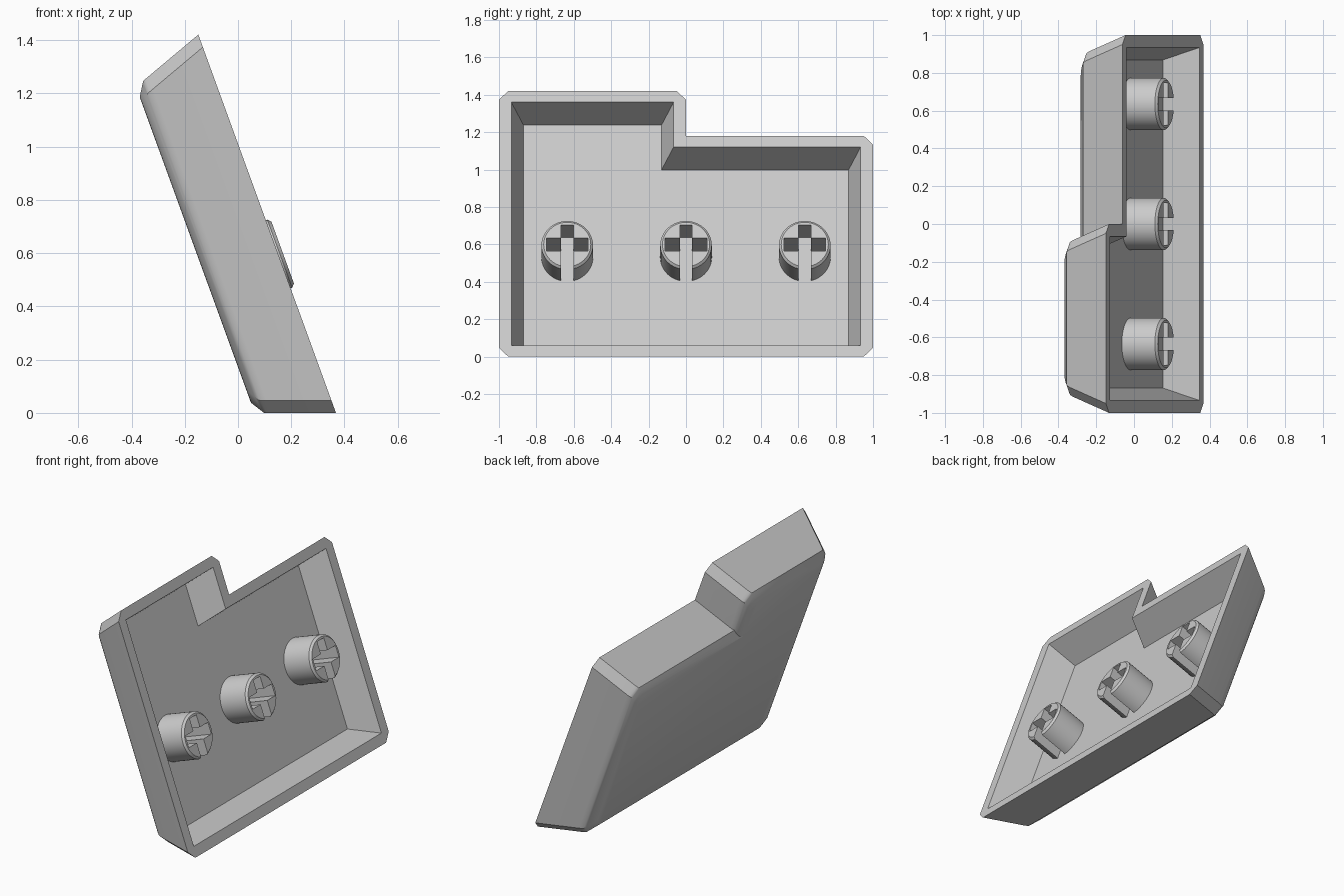
import bpy, bmesh, math
from mathutils import Matrix

cube = bpy.data.objects.get("Cube")
if cube:
    bpy.data.objects.remove(cube, do_unlink=True)

# Leaning frame: local x = across, local y = up the rim, local z = out of the opening
TILT = math.radians(20)
S, C = math.sin(TILT), math.cos(TILT)
FRAME = Matrix(((0, -S, C, 0.368), (1, 0, 0, 0), (0, C, S, 0), (0, 0, 0, 1)))
DRAFT = math.tan(TILT)
LOW, TALL, DEPTH = 1.257, 1.512, 0.287

gray = bpy.data.materials.new("plain gray")
gray.use_nodes = True
gray.diffuse_color = (0.6, 0.6, 0.6, 1)
gray.node_tree.nodes["Principled BSDF"].inputs["Base Color"].default_value = (0.6, 0.6, 0.6, 1)


def make_object(name, bm):
    bmesh.ops.recalc_face_normals(bm, faces=bm.faces)
    mesh = bpy.data.meshes.new(name)
    bm.to_mesh(mesh)
    bm.free()
    mesh.materials.append(gray)
    obj = bpy.data.objects.new(name, mesh)
    bpy.context.collection.objects.link(obj)
    obj.matrix_world = FRAME
    return obj


def smooth(obj):
    bpy.ops.object.select_all(action='DESELECT')
    obj.select_set(True)
    bpy.context.view_layer.objects.active = obj
    bpy.ops.object.shade_smooth_by_angle(angle=math.radians(30))


# Stepped outline: corner position and inward signs
CORNERS = [(-1, 0, 1, 1), (1, 0, -1, 1), (1, LOW, -1, -1),
           (0, LOW, -1, -1), (0, TALL, -1, -1), (-1, TALL, 1, -1)]


def ring(bm, inset_x, inset_y, depth, cut):
    verts = []
    for i, (x, y, sx, sy) in enumerate(CORNERS):
        c = 0 if i == 3 else cut
        px, py = x + sx * inset_x, y + sy * inset_y
        pair = [(px, py + sy * c), (px + sx * c, py)]
        if i % 2:
            pair.reverse()
        verts += [bm.verts.new((a, b, -depth)) for a, b in pair]
    return verts


# Outer wall insets: rounded at the sides, flat bevel at top and bottom
ROUND = 0.06
RADIUS = ROUND / math.tan((math.pi / 2 - TILT) / 2)
BEVEL_START, BEVEL_END = 0.254, 0.145


def side_inset(d):
    below = d - (DEPTH - RADIUS)
    if below < RADIUS * S:
        return d * DRAFT
    return DEPTH * DRAFT + ROUND - math.sqrt(max(0, RADIUS ** 2 - below ** 2))


def end_inset(d):
    start = BEVEL_START * DRAFT
    if d < BEVEL_START:
        return d * DRAFT
    return start + (d - BEVEL_START) / (DEPTH - BEVEL_START) * (BEVEL_END - start)


steps = 7
levels = [DEPTH - RADIUS + RADIUS * math.sin(TILT + (math.pi / 2 - TILT) * k / steps)
          for k in range(steps + 1)]
levels = sorted(levels + [0, BEVEL_START], reverse=True)

# Hollow shell: back, outer wall, rim, inner wall, floor
bm = bmesh.new()
rings = [ring(bm, side_inset(d), end_inset(d), d, 0.05) for d in levels]
rings.append(ring(bm, 0.066, 0.064, 0, 0))
rings.append(ring(bm, 0.131, 0.129, 0.18, 0))
for a, b in zip(rings, rings[1:]):
    for i in range(len(a)):
        j = (i + 1) % len(a)
        bm.faces.new((a[i], a[j], b[j], b[i]))
bm.faces.new(rings[0])
bm.faces.new(rings[-1])
bmesh.ops.remove_doubles(bm, verts=bm.verts, dist=1e-5)
smooth(make_object("shell", bm))


# Round posts with a cross slot that opens through the lower wall
def stem(name, x):
    centre = 0.632
    bm = bmesh.new()
    sides, r = 48, 0.138
    loops = []
    for radius, z in ((r, -0.19), (r, 0.006), (r - 0.012, 0.018)):
        loops.append([bm.verts.new((x + radius * math.cos(t), centre + radius * math.sin(t), z))
                      for t in (2 * math.pi * k / sides for k in range(sides))])
    for a, b in zip(loops, loops[1:]):
        for i in range(sides):
            j = (i + 1) % sides
            bm.faces.new((a[i], a[j], b[j], b[i]))
    bm.faces.new(loops[0])
    bm.faces.new(loops[-1])
    post = make_object(name, bm)

    bm = bmesh.new()
    w, h, arm, low = 0.033, 0.036, 0.112, 0.2
    half = [(w, -low), (w, -h), (arm, -h), (arm, h), (w, h), (w, arm)]
    outline = half + [(-a, b) for a, b in reversed(half)]
    face = bm.faces.new([bm.verts.new((x + a, centre + b, -0.184)) for a, b in outline])
    top = bmesh.ops.extrude_face_region(bm, geom=[face])["geom"]
    bmesh.ops.translate(bm, vec=(0, 0, 0.25),
                        verts=[v for v in top if isinstance(v, bmesh.types.BMVert)])
    cutter = make_object(name + "_cutter", bm)
    cutter.hide_render = True

    mod = post.modifiers.new("slot", 'BOOLEAN')
    mod.operation, mod.solver, mod.object = 'DIFFERENCE', 'EXACT', cutter
    bpy.context.view_layer.update()
    graph = bpy.context.evaluated_depsgraph_get()
    cut_mesh = bpy.data.meshes.new_from_object(post.evaluated_get(graph))
    post.modifiers.clear()
    post.data = cut_mesh
    bpy.data.objects.remove(cutter, do_unlink=True)
    smooth(post)


for label, x in (("front_stem", -0.635), ("middle_stem", 0), ("back_stem", 0.635)):
    stem(label, x)
